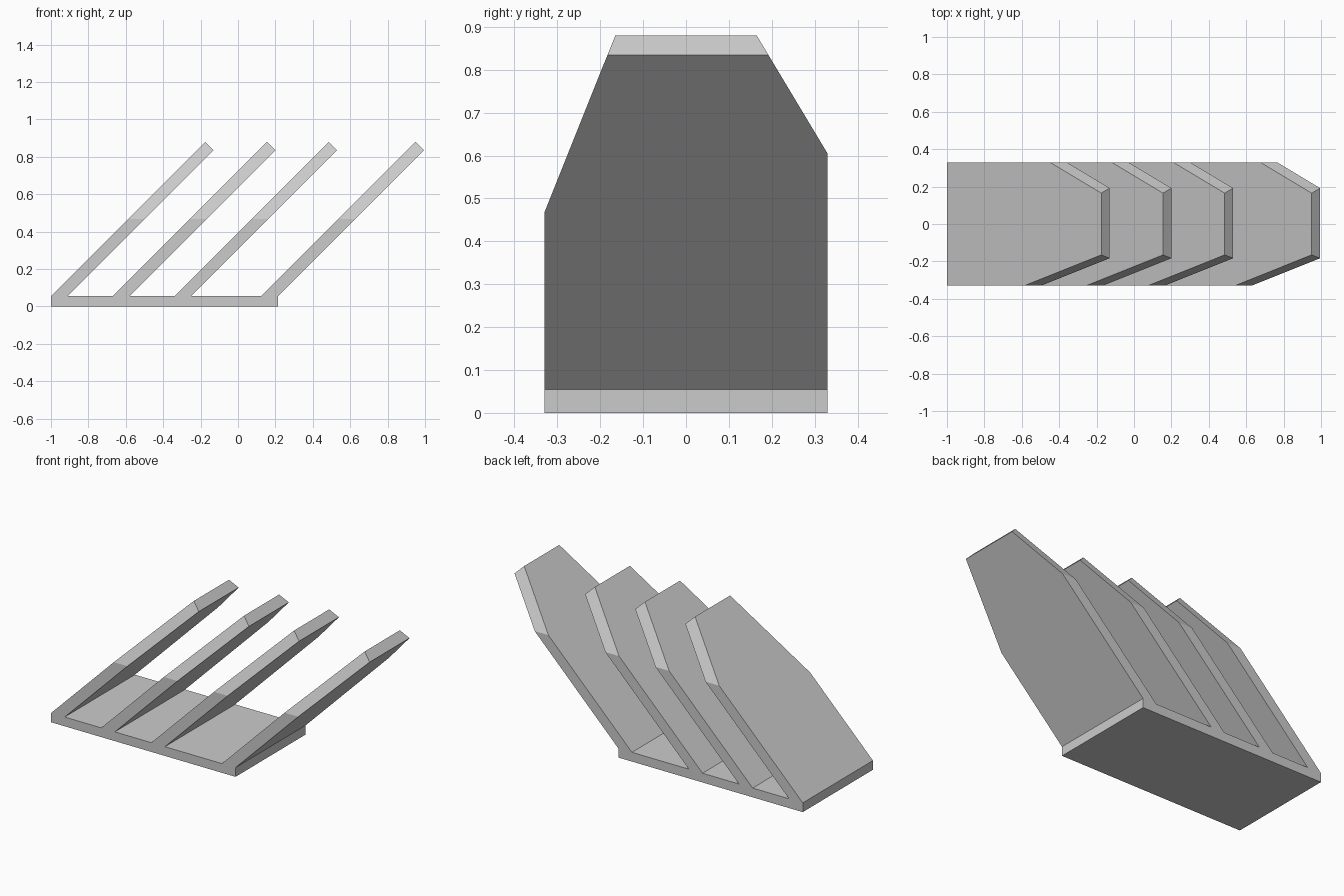
import bpy
import bmesh
from mathutils import Vector

cube = bpy.data.objects.get("Cube")
if cube:
    bpy.data.objects.remove(cube, do_unlink=True)

# Main dimensions
HALF_DEPTH = 0.33
BASE_TOP = 0.055
BASE_RIGHT = 0.215
FIN_WIDTH = 0.09      # measured along x
FIN_RISE = 0.825      # 45 degree lean, so rise equals run
FIN_STARTS = [-1.0, -0.67, -0.34, 0.125]

# Plain grey material
grey = bpy.data.materials.new("plain_grey")
grey.use_nodes = True
colour = (0.6, 0.6, 0.6, 1.0)
grey.diffuse_color = colour
grey.node_tree.nodes["Principled BSDF"].inputs["Base Color"].default_value = colour

# Comb profile: base strip with square-ended leaning fins
profile = [(BASE_RIGHT, 0.0), (-1.0, 0.0)]
for x in FIN_STARTS:
    tip_x, tip_z = x + FIN_RISE, BASE_TOP + FIN_RISE
    half = FIN_WIDTH / 2
    profile += [(x, BASE_TOP), (tip_x, tip_z),
                (tip_x + half, tip_z - half), (x + FIN_WIDTH, BASE_TOP)]

# Extrude the profile from front to back
bm = bmesh.new()
front = bm.faces.new([bm.verts.new((x, -HALF_DEPTH, z)) for x, z in profile])
result = bmesh.ops.extrude_face_region(bm, geom=[front])
moved = [v for v in result["geom"] if isinstance(v, bmesh.types.BMVert)]
bmesh.ops.translate(bm, verts=moved, vec=(0, 2 * HALF_DEPTH, 0))
bmesh.ops.recalc_face_normals(bm, faces=bm.faces)


def trim_corner(side, shoulder_z):
    """Slice the upper corner off every fin on one side and cap the cut."""
    top = Vector((0, side * HALF_DEPTH / 2, BASE_TOP + FIN_RISE))
    shoulder = Vector((0, side * HALF_DEPTH, shoulder_z))
    edge = top - shoulder
    normal = Vector((0, side * edge.z, -side * edge.y)).normalized()
    cut = bmesh.ops.bisect_plane(
        bm, geom=bm.verts[:] + bm.edges[:] + bm.faces[:],
        plane_co=shoulder, plane_no=normal, clear_outer=True)
    rim = [e for e in cut["geom_cut"] if isinstance(e, bmesh.types.BMEdge)]
    bmesh.ops.holes_fill(bm, edges=rim, sides=0)


trim_corner(-1, 0.468)
trim_corner(1, 0.605)
bmesh.ops.recalc_face_normals(bm, faces=bm.faces)

mesh = bpy.data.meshes.new("finned_base")
bm.to_mesh(mesh)
bm.free()
mesh.materials.append(grey)
finned_base = bpy.data.objects.new("finned_base", mesh)
bpy.context.collection.objects.link(finned_base)
